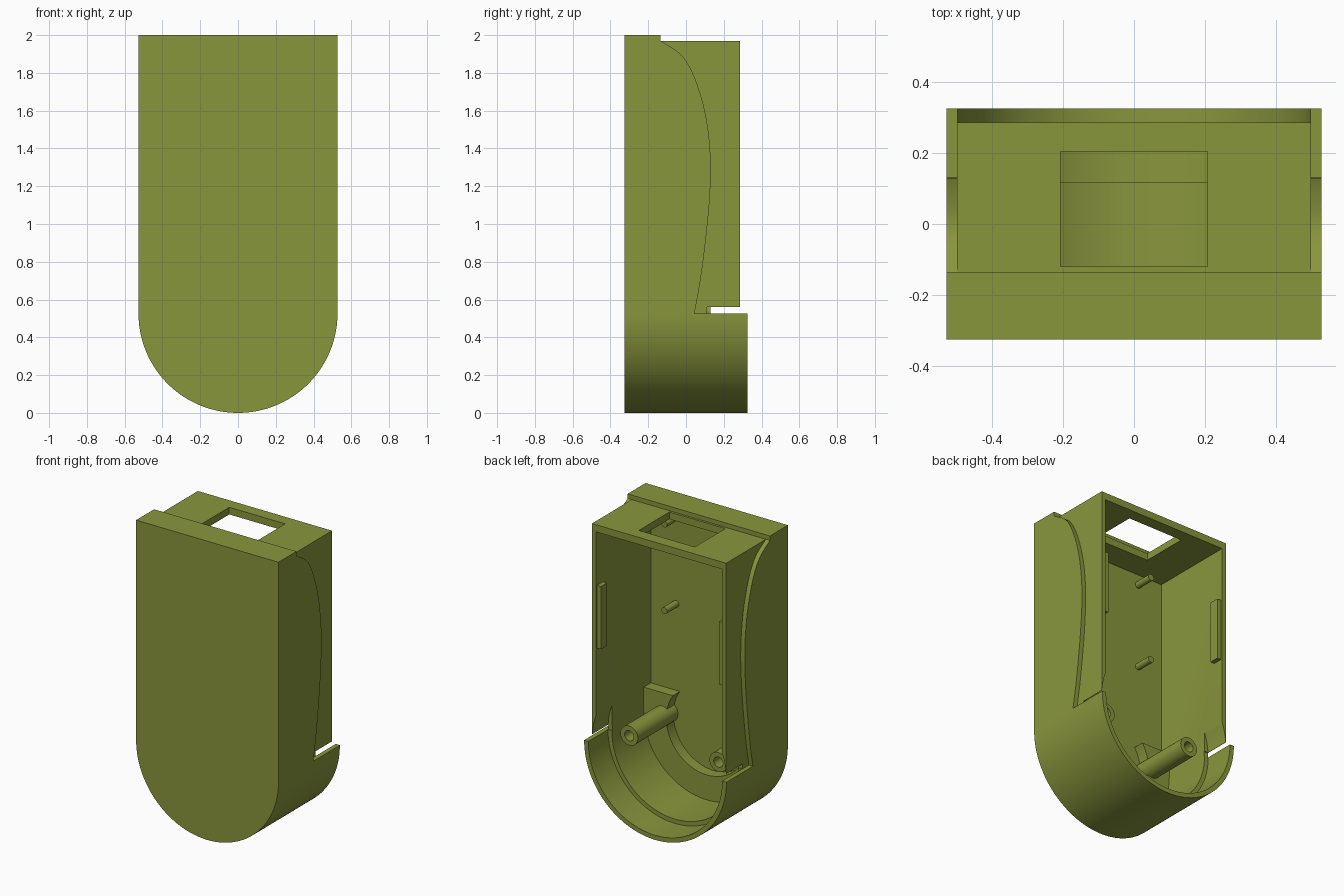
import bpy, bmesh, math
from mathutils import Vector

if "Cube" in bpy.data.objects:
    bpy.data.objects.remove(bpy.data.objects["Cube"])

R, SKIN = 0.527, 0.03            # outer half width, thickness of one wall layer
CZ = R                           # height of the rounded end's centre
FRONT, BACK = -0.325, 0.325

olive = bpy.data.materials.new("olive_green")
olive.diffuse_color = (0.25, 0.305, 0.046, 1)
olive.use_nodes = True
olive.node_tree.nodes["Principled BSDF"].inputs["Base Color"].default_value = olive.diffuse_color


def prism(name, outline, axis, lo, hi):
    """Extrude a 2D outline along x (outline = y,z) or y (outline = x,z)."""
    def place(p, d):
        return (d, p[0], p[1]) if axis == 'x' else (p[0], d, p[1])
    bm = bmesh.new()
    a = [bm.verts.new(place(p, lo)) for p in outline]
    b = [bm.verts.new(place(p, hi)) for p in outline]
    bm.faces.new(a)
    bm.faces.new(b[::-1])
    n = len(a)
    for i in range(n):
        bm.faces.new((a[i], b[i], b[(i + 1) % n], a[(i + 1) % n]))
    bmesh.ops.recalc_face_normals(bm, faces=bm.faces)
    mesh = bpy.data.meshes.new(name)
    bm.to_mesh(mesh)
    bm.free()
    mesh.materials.append(olive)
    ob = bpy.data.objects.new(name, mesh)
    bpy.context.collection.objects.link(ob)
    return ob


def box(name, x0, x1, y0, y1, z0, z1):
    return prism(name, [(x0, z0), (x1, z0), (x1, z1), (x0, z1)], 'y', y0, y1)


def u_shape(r, top, n=72):
    """Straight sides over a half-round bottom."""
    arc = [(r * math.cos(math.pi + math.pi * i / n),
            CZ + r * math.sin(math.pi + math.pi * i / n)) for i in range(n + 1)]
    return arc + [(r, top), (-r, top)]


def circle(r, cx=0, cz=CZ, n=32):
    return [(cx + r * math.cos(2 * math.pi * i / n),
             cz + r * math.sin(2 * math.pi * i / n)) for i in range(n)]


def cut(target, cutter):
    cutter.hide_render = True
    mod = target.modifiers.new("cut", 'BOOLEAN')
    mod.operation, mod.solver, mod.object = 'DIFFERENCE', 'EXACT', cutter
    bpy.context.view_layer.objects.active = target
    bpy.ops.object.modifier_apply(modifier=mod.name)
    bpy.data.objects.remove(cutter, do_unlink=True)


def smooth_curve(pts, steps=5):
    """Catmull-Rom curve through the points."""
    p = [Vector(q) for q in pts]
    p = [2 * p[0] - p[1]] + p + [2 * p[-1] - p[-2]]
    out = []
    for a, b, c, d in zip(p, p[1:], p[2:], p[3:]):
        for k in range(steps):
            t = k / steps
            out.append(tuple(0.5 * (2 * b + (c - a) * t + (2 * a - 5 * b + 4 * c - d) * t * t
                                    + (3 * b - a - 3 * c + d) * t ** 3)))
    return out + [tuple(p[-2])]


# Shell: solid block with a rounded bottom end
shell = prism("shell", u_shape(R, 2.0), 'y', FRONT, BACK)

# Outer skin removed behind a bowed line on both sides
bow = smooth_curve([(-0.135, 1.97), (-0.03, 1.90), (0.035, 1.80), (0.09, 1.64),
                    (0.12, 1.475), (0.131, 1.305), (0.125, 1.13), (0.105, 0.92),
                    (0.077, 0.705), (0.045, CZ)])
relief = bow + [(0.6, CZ), (0.6, 2.2), (-0.135, 2.2)]
for lo, hi in ((R - SKIN, 0.8), (-0.8, SKIN - R)):
    cut(shell, prism("side_relief", relief, 'x', lo, hi))

# Lowered top and shorter back edge above the rounded end
cut(shell, box("top_step", -0.9, 0.9, -0.135, 0.9, 1.97, 2.3))
cut(shell, box("back_step", -0.9, 0.9, 0.285, 0.9, CZ, 2.3))

# Hollow inside, lip recess, top window, side slots
cut(shell, prism("cavity", u_shape(R - 2 * SKIN, 1.922), 'y', FRONT + SKIN, 0.9))
cut(shell, prism("lip_recess", circle(R - SKIN - 0.001, n=144), 'y', 0.117, 0.9))
cut(shell, box("window", -0.207, 0.207, -0.12, 0.203, 1.8, 2.2))
for lo, hi in ((0.44, 0.8), (-0.8, -0.44)):
    cut(shell, box("side_slot", lo, hi, 0.112, 0.9, CZ, 0.56))

# Crescent ledge in the rounded end
ledge = prism("crescent_ledge", u_shape(R - 2 * SKIN + 0.01, 0.69), 'y', -0.31, -0.22)
cut(ledge, prism("ledge_opening", circle(0.30, n=96), 'y', -0.5, 0.2))

# Screw posts, locating pins and snap clips on both sides
for s, side in ((1, "right"), (-1, "left")):
    post = prism("screw_post_" + side, circle(0.065, s * 0.33, 0.535), 'y', -0.31, 0.13)
    cut(post, prism("screw_hole", circle(0.034, s * 0.33, 0.535, 24), 'y', -0.15, 0.3))
    for level, z in (("upper", 1.85), ("lower", 1.27)):
        prism(f"{level}_pin_{side}", circle(0.022, s * 0.28, z, 20), 'y', -0.31, -0.17)
    x0, x1 = sorted((s * 0.437, s * 0.48))
    box("snap_clip_" + side, x0, x1, 0.21, 0.275, 1.14, 1.56)

# Smooth rounded surfaces, keep edges sharp
for ob in bpy.context.scene.objects:
    ob.data.shade_smooth()
    ob.data.set_sharp_from_angle(angle=math.radians(25))
